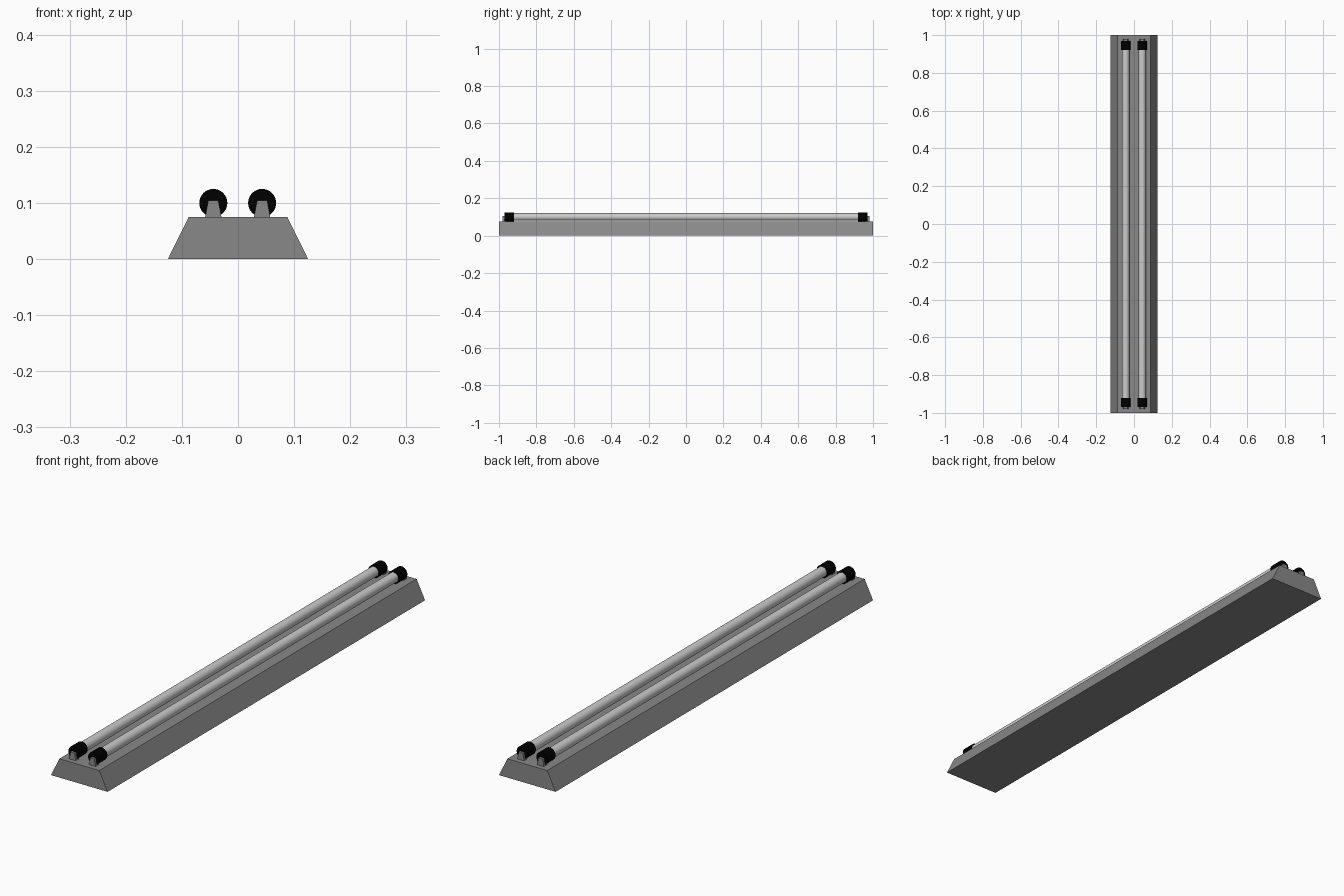
import bpy, math

if "Cube" in bpy.data.objects:
    bpy.data.objects.remove(bpy.data.objects["Cube"])


def material(name, v):
    mat = bpy.data.materials.new(name)
    mat.diffuse_color = (v, v, v, 1)
    mat.use_nodes = True
    mat.node_tree.nodes["Principled BSDF"].inputs["Base Color"].default_value = mat.diffuse_color
    return mat


black = material("black_plastic", 0.0)
metal = material("dark_grey_metal", 0.25)
glass = material("pale_tube", 0.8)

TUBE_X, TUBE_Z, DECK = 0.043, 0.1, 0.075


def prism(name, profile, y0, y1, x=0):
    """Extrude an xz profile along y."""
    n = len(profile)
    verts = [(x + px, y, pz) for y in (y0, y1) for px, pz in profile]
    faces = [tuple(range(n)), tuple(range(2 * n - 1, n - 1, -1))]
    faces += [(i, i + n, (i + 1) % n + n, (i + 1) % n) for i in range(n)]
    mesh = bpy.data.meshes.new(name)
    mesh.from_pydata(verts, [], faces)
    mesh.materials.append(metal)
    ob = bpy.data.objects.new(name, mesh)
    bpy.context.collection.objects.link(ob)
    return ob


def rod(name, x, y0, y1, r, mat):
    """Smooth cylinder along y."""
    bpy.ops.mesh.primitive_cylinder_add(
        vertices=32, radius=r, depth=y1 - y0,
        location=(x, (y0 + y1) / 2, TUBE_Z), rotation=(math.pi / 2, 0, 0))
    ob = bpy.context.object
    ob.name = name
    bpy.ops.object.shade_smooth_by_angle(angle=math.radians(35))
    ob.data.materials.append(mat)
    return ob


# Tapered housing
prism("housing", [(-0.125, 0), (0.125, 0), (0.088, DECK), (-0.088, DECK)], -1, 1)

# Tubes, end caps and the holders that carry them
holder = [(-0.0145, DECK), (0.0145, DECK), (0.009, 0.104), (-0.009, 0.104)]
for side, x in (("left", -TUBE_X - 0.001), ("right", TUBE_X)):
    rod(f"tube_{side}", x, -0.93, 0.93, 0.02, glass)
    for end, (c0, c1), (h0, h1) in (
            ("front", (-0.97, -0.92), (-0.98, -0.96)),
            ("back", (0.92, 0.97), (0.96, 0.98))):
        rod(f"cap_{end}_{side}", x, c0, c1, 0.025, black)
        prism(f"holder_{end}_{side}", holder, h0, h1, x)
